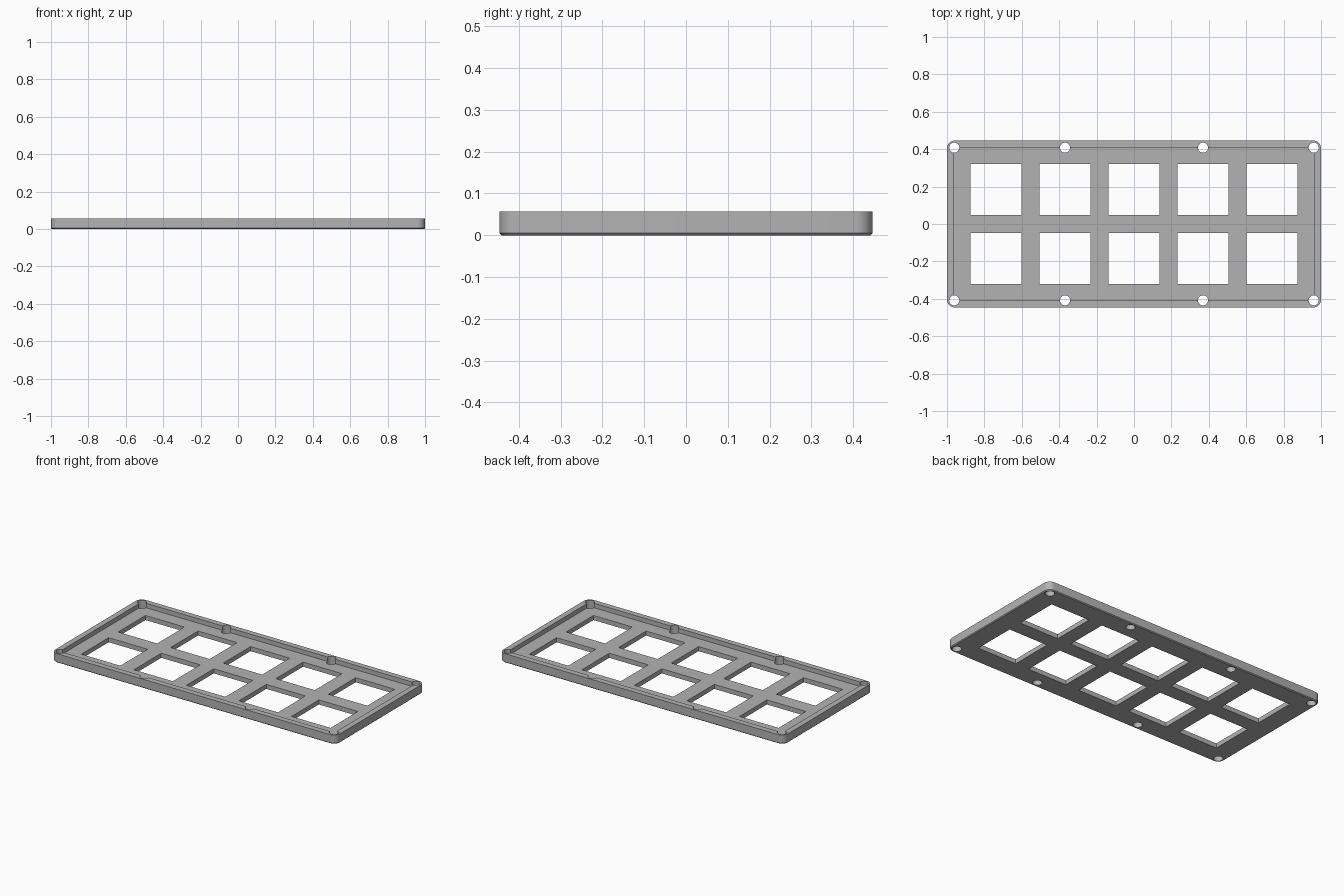
import bpy, bmesh, math
from mathutils import Matrix

if "Cube" in bpy.data.objects:
    bpy.data.objects.remove(bpy.data.objects["Cube"])

HALF_X, HALF_Y, HEIGHT, FLOOR = 1.0, 0.446, 0.057, 0.029
INNER_X, INNER_Y = 0.964, 0.41
WINDOW, PITCH, HOLE_R = 0.274, 0.369, 0.027

grey = bpy.data.materials.new("plain grey")
grey.use_nodes = True
grey.diffuse_color = (0.45, 0.45, 0.45, 1)
grey.node_tree.nodes["Principled BSDF"].inputs["Base Color"].default_value = (0.45, 0.45, 0.45, 1)


def add_box(bm, x, y, z0, z1, w, d):
    m = Matrix.Translation((x, y, (z0 + z1) / 2)) @ Matrix.Diagonal((w, d, z1 - z0, 1))
    bmesh.ops.create_cube(bm, size=1, matrix=m)


def make_object(name, bm):
    mesh = bpy.data.meshes.new(name)
    bm.to_mesh(mesh)
    bm.free()
    obj = bpy.data.objects.new(name, mesh)
    bpy.context.collection.objects.link(obj)
    mesh.materials.append(grey)
    return obj


# Tray body: rounded upright corners and a chamfered underside
bm = bmesh.new()
add_box(bm, 0, 0, 0, HEIGHT, 2 * HALF_X, 2 * HALF_Y)
upright = [e for e in bm.edges if abs(e.verts[0].co.z - e.verts[1].co.z) > 0.01]
bmesh.ops.bevel(bm, geom=upright, offset=0.042, segments=8, profile=0.5, affect='EDGES')
under = [e for e in bm.edges if all(v.co.z < 0.001 for v in e.verts)]
bmesh.ops.bevel(bm, geom=under, offset=0.005, segments=1, affect='EDGES')
tray = make_object("tray", bm)

# Recess that leaves the raised rim
recess = bmesh.new()
add_box(recess, 0, 0, FLOOR, HEIGHT + 0.1, 2 * INNER_X, 2 * INNER_Y)

# Two rows of five square windows
windows = bmesh.new()
for col in range(-2, 3):
    for side in (-1, 1):
        add_box(windows, col * PITCH, side * PITCH / 2, -0.1, 0.2, WINDOW, WINDOW)

# Screw holes that also groove the inside of the rim
holes = bmesh.new()
for x in (-0.961, -0.369, 0.369, 0.961):
    for y in (-0.408, 0.408):
        bmesh.ops.create_cone(holes, cap_ends=True, segments=32, radius1=HOLE_R, radius2=HOLE_R,
                              depth=0.4, matrix=Matrix.Translation((x, y, 0)))

bpy.context.view_layer.objects.active = tray
for name, cutter_bm in (("recess_cutter", recess), ("window_cutter", windows), ("hole_cutter", holes)):
    cutter = make_object(name, cutter_bm)
    cutter.hide_render = True
    cut = tray.modifiers.new(name, 'BOOLEAN')
    cut.operation, cut.solver, cut.object = 'DIFFERENCE', 'EXACT', cutter
    bpy.ops.object.modifier_apply(modifier=cut.name)
    bpy.data.objects.remove(cutter)

tray.select_set(True)
bpy.ops.object.shade_smooth_by_angle(angle=math.radians(30))
